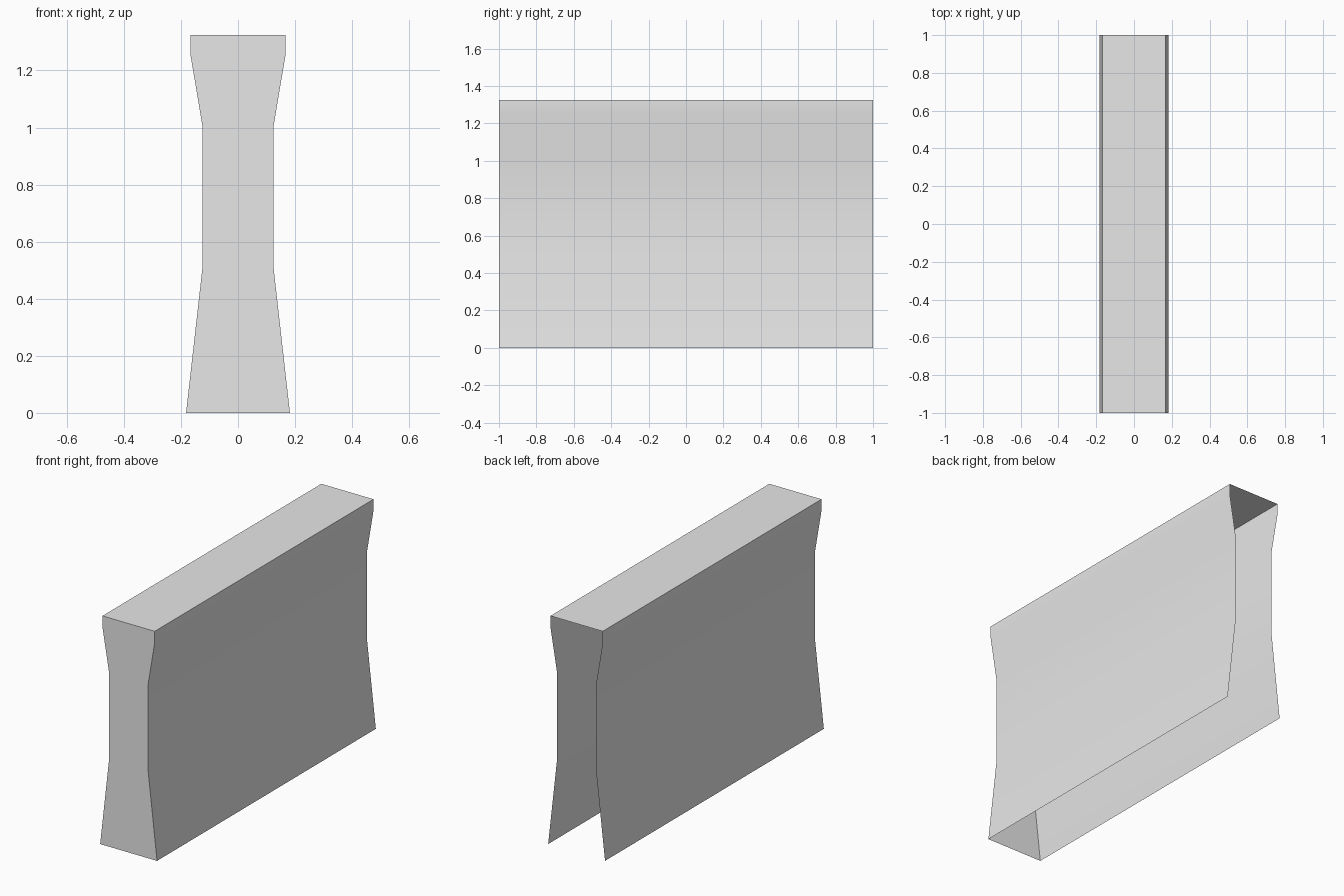
import bpy
import bmesh

cube = bpy.data.objects.get("Cube")
if cube:
    bpy.data.objects.remove(cube, do_unlink=True)

# Plain grey material
grey = bpy.data.materials.new("light_grey")
grey.use_nodes = True
colour = (0.8, 0.8, 0.8, 1)
grey.diffuse_color = colour
grey.node_tree.nodes["Principled BSDF"].inputs["Base Color"].default_value = colour

# Half profile of the waisted wall: (half width, height)
half = [(0.182, 0), (0.125, 0.505), (0.125, 1.007), (0.167, 1.258), (0.167, 1.324)]
outline = half + [(-x, z) for x, z in reversed(half)]

# Shell: two side walls, a top and a front end; back and bottom stay open
bm = bmesh.new()
front = [bm.verts.new((x, -1, z)) for x, z in outline]
back = [bm.verts.new((x, 1, z)) for x, z in outline]
for i in range(len(outline) - 1):
    bm.faces.new((front[i], back[i], back[i + 1], front[i + 1]))
bm.faces.new(front)

mesh = bpy.data.meshes.new("wall_shell")
bm.to_mesh(mesh)
bm.free()
mesh.materials.append(grey)
wall = bpy.data.objects.new("wall_shell", mesh)
bpy.context.collection.objects.link(wall)

# Smooth the gentle bends, keep the box corners sharp
bpy.ops.object.select_all(action="DESELECT")
wall.select_set(True)
bpy.context.view_layer.objects.active = wall
bpy.ops.object.shade_smooth_by_angle(angle=0.52)
